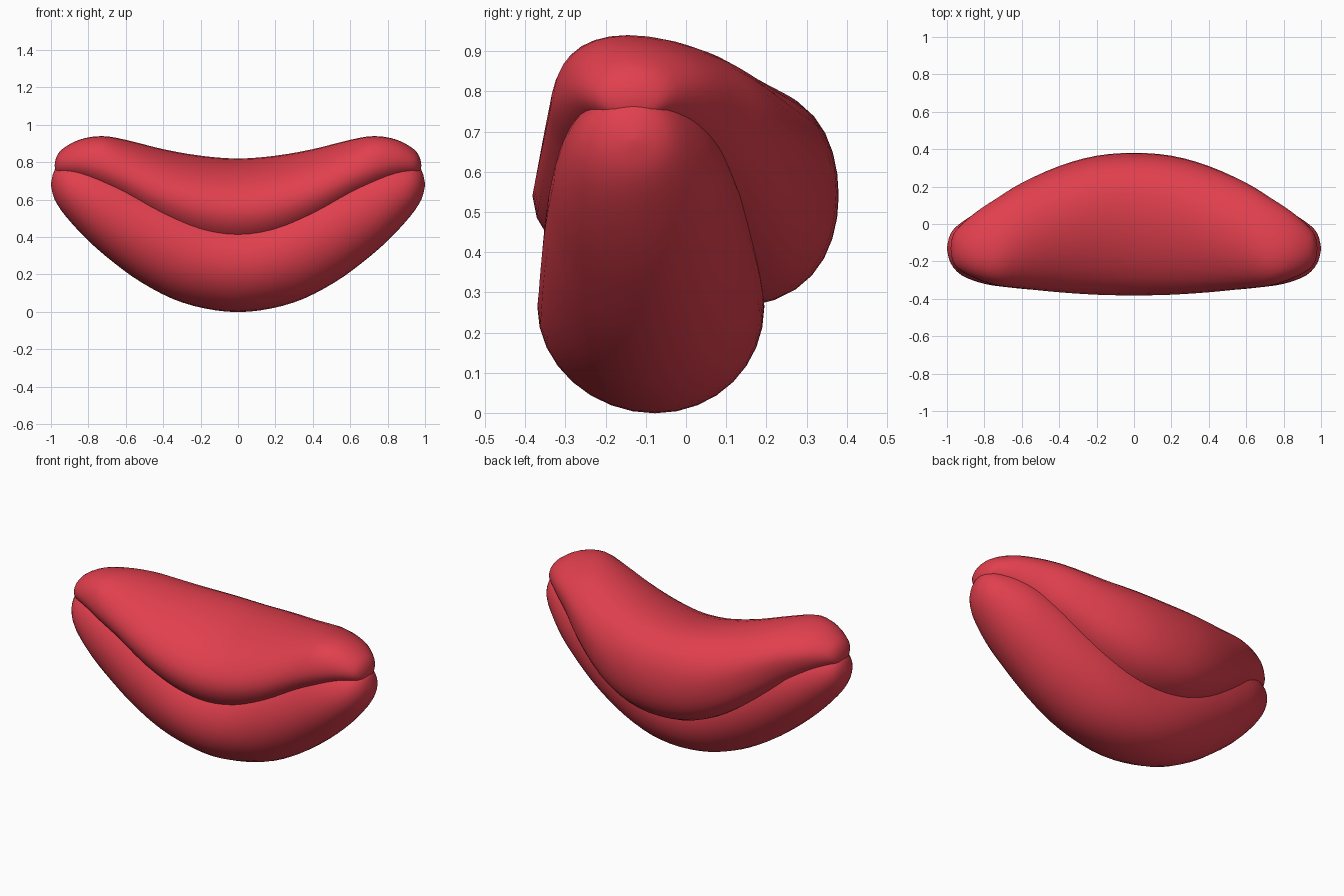
import bpy, bmesh, math

if "Cube" in bpy.data.objects:
    bpy.data.objects.remove(bpy.data.objects["Cube"])

red = bpy.data.materials.new("lip_red")
red.diffuse_color = (0.75, 0.05, 0.075, 1)
red.use_nodes = True
red.node_tree.nodes["Principled BSDF"].inputs["Base Color"].default_value = red.diffuse_color
SIDES, STEPS = 32, 3


def spline(p, q, r, s, t):
    # Catmull-Rom blend between stations q and r
    return [0.5 * (2 * b + (c - a) * t + (2 * a - 5 * b + 4 * c - d) * t * t
                   + (3 * b - a - 3 * c + d) * t ** 3) for a, b, c, d in zip(p, q, r, s)]


def ring(st):
    # Rounded cross-section whose crown and belly lean forward or back
    x, yf, yb, zb, zt, crown, belly = st
    pts = []
    for i in range(SIDES):
        a = 2 * math.pi * i / SIDES
        s = math.sin(a)
        lean = crown if s > 0 else belly
        y = (yf + yb) / 2 + (yb - yf) / 2 * math.cos(a) + lean * s * s
        pts.append((x, y, (zb + zt) / 2 + (zt - zb) / 2 * s))
    return pts


def loft_lip(name, half):
    # Mirror the half table, smooth it and skin the rings
    rows = [(-r[0],) + r[1:] for r in reversed(half[1:])] + half
    stations = []
    n = len(rows)
    for i in range(n - 1):
        p, s = rows[max(i - 1, 0)], rows[min(i + 2, n - 1)]
        stations += [spline(p, rows[i], rows[i + 1], s, k / STEPS) for k in range(STEPS)]
    stations.append(rows[-1])
    bm = bmesh.new()
    loops = [[bm.verts.new(p) for p in ring(st)] for st in stations]
    for a, b in zip(loops, loops[1:]):
        for i in range(SIDES):
            j = (i + 1) % SIDES
            bm.faces.new((a[i], a[j], b[j], b[i]))
    bm.faces.new(loops[0])
    bm.faces.new(loops[-1])
    bmesh.ops.recalc_face_normals(bm, faces=bm.faces)
    for f in bm.faces:
        f.smooth = True
    me = bpy.data.meshes.new(name)
    bm.to_mesh(me)
    bm.free()
    me.materials.append(red)
    ob = bpy.data.objects.new(name, me)
    bpy.context.collection.objects.link(ob)
    return ob


# Stations: x, front y, back y, bottom z, top z, crown lean, belly lean
loft_lip("upper_lip", [
    (0.00, -0.382, 0.38, 0.26, 0.82, 0.10, 0.09),
    (0.20, -0.378, 0.365, 0.29, 0.835, 0.08, 0.10),
    (0.40, -0.365, 0.31, 0.38, 0.87, 0.03, 0.11),
    (0.60, -0.345, 0.22, 0.52, 0.92, -0.02, 0.10),
    (0.73, -0.33, 0.14, 0.61, 0.94, -0.05, 0.06),
    (0.85, -0.29, 0.06, 0.68, 0.92, -0.03, 0.03),
    (0.94, -0.24, -0.02, 0.72, 0.87, 0.0, 0.0),
    (0.972, -0.19, -0.07, 0.74, 0.825, 0.0, 0.0),
    (0.98, -0.135, -0.125, 0.78, 0.785, 0.0, 0.0)])

# Lower lip
loft_lip("lower_lip", [
    (0.00, -0.37, 0.195, -0.001, 0.53, 0.0, 0.01),
    (0.18, -0.367, 0.192, 0.019, 0.56, 0.0, 0.01),
    (0.35, -0.362, 0.18, 0.07, 0.64, 0.0, 0.0),
    (0.52, -0.353, 0.155, 0.16, 0.72, 0.0, 0.0),
    (0.66, -0.34, 0.125, 0.26, 0.78, 0.0, 0.0),
    (0.80, -0.32, 0.08, 0.38, 0.81, 0.0, 0.0),
    (0.92, -0.275, 0.01, 0.51, 0.80, 0.0, 0.0),
    (0.98, -0.21, -0.05, 0.60, 0.76, 0.0, 0.0),
    (1.00, -0.135, -0.125, 0.675, 0.685, 0.0, 0.0)])
